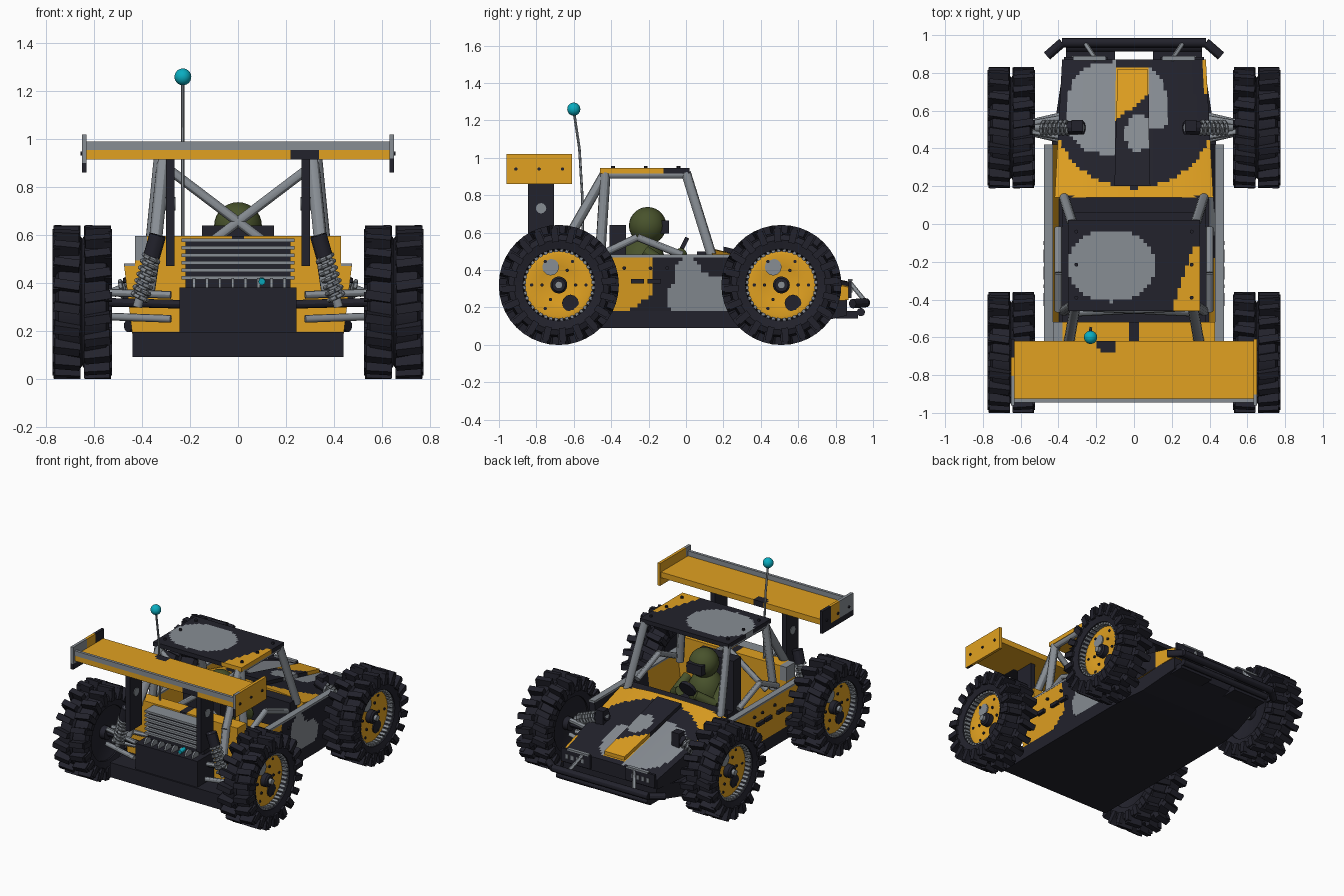
import bpy, bmesh, math
from mathutils import Vector, Matrix

if "Cube" in bpy.data.objects:
    bpy.data.objects.remove(bpy.data.objects["Cube"], do_unlink=True)
MATS = []
ORANGE, BLACK, GREY, OLIVE, CYAN = range(5)
SIDES = (("left", 1), ("right", -1))
for label, rgb in (("orange", (.75, .355, .015)), ("black", (.016, .016, .025)), ("grey", (.245, .268, .295)),
                   ("olive", (.065, .085, .025)), ("cyan", (.003, .42, .53))):
    m = bpy.data.materials.new(label)
    m.use_nodes = True
    m.diffuse_color = (*rgb, 1)
    m.node_tree.nodes["Principled BSDF"].inputs["Base Color"].default_value = (*rgb, 1)
    MATS.append(m)

def finish(name, bm, mat=None, smooth=False):
    mesh = bpy.data.meshes.new(name)
    bmesh.ops.recalc_face_normals(bm, faces=bm.faces[:])
    for f in bm.faces:
        f.material_index = f.material_index if mat is None else mat
    bm.to_mesh(mesh)
    for m in MATS:
        mesh.materials.append(m)
    ob = bpy.data.objects.new(name, mesh)
    bpy.context.collection.objects.link(ob)
    if smooth:
        bpy.ops.object.select_all(action='DESELECT')
        ob.select_set(True)
        bpy.context.view_layer.objects.active = ob
        bpy.ops.object.shade_smooth_by_angle()

def add_box(bm, lo, hi, matrix=Matrix()):
    lo, hi = Vector(lo), Vector(hi)
    m = Matrix.Translation((lo + hi) / 2) @ Matrix.Diagonal((*(hi - lo), 1))
    bmesh.ops.create_cube(bm, size=1, matrix=matrix @ m)

def box(name, lo, hi, mat):
    bm = bmesh.new()
    add_box(bm, lo, hi)
    finish(name, bm, mat)

def pair_box(name, lo, hi, mat):
    for side, s in SIDES:
        a, b = sorted((s * lo[0], s * hi[0]))
        box(f"{side}_{name}", (a, *lo[1:]), (b, *hi[1:]), mat)

def painted(name, lo, hi, cell, rule, warp=lambda x, y, z: (x, y, z)):
    """Box cut into cells, each face coloured by a rule on its centre."""
    bm = bmesh.new()
    add_box(bm, lo, hi)
    for a in range(3):
        n = max(1, round((hi[a] - lo[a]) / cell))
        no = Vector([float(i == a) for i in range(3)])
        for k in range(1, n):
            bmesh.ops.bisect_plane(bm, geom=bm.verts[:] + bm.edges[:] + bm.faces[:], dist=1e-6,
                                   plane_co=no * (lo[a] + (hi[a] - lo[a]) * k / n), plane_no=no)
    for f in bm.faces:
        f.material_index = rule(*f.calc_center_median())
    for v in bm.verts:
        v.co = warp(*v.co)
    finish(name, bm)

def add_rod(bm, p, q, r):
    p, q = Vector(p), Vector(q)
    m = Matrix.Translation((p + q) / 2) @ (q - p).to_track_quat('Z', 'Y').to_matrix().to_4x4()
    bmesh.ops.create_cone(bm, cap_ends=True, segments=12, radius1=r, radius2=r, depth=(q - p).length, matrix=m)

def tube(name, pts, r, mat):
    bm = bmesh.new()
    for p, q in zip(pts, pts[1:]):
        add_rod(bm, p, q, r)
    finish(name, bm, mat, True)

def pair(name, pts, r, mat):
    for side, s in SIDES:
        tube(f"{side}_{name}", [(s * x, y, z) for x, y, z in pts], r, mat)

def lathe(name, profile, place, mat):
    """Spin (x, radius) points round the x axis."""
    bm = bmesh.new()
    vs = [bm.verts.new((x, 0, r)) for x, r in profile]
    es = [bm.edges.new(e) for e in zip(vs, vs[1:])]
    bmesh.ops.spin(bm, geom=vs + es, cent=(0, 0, 0), axis=(1, 0, 0), angle=math.tau, steps=40)
    bmesh.ops.remove_doubles(bm, verts=bm.verts[:], dist=1e-5)
    bm.transform(place)
    finish(name, bm, mat, True)

def blob(x, y, cx, cy, rx, ry, power=2):
    return abs((x - cx) / rx) ** power + abs((y - cy) / ry) ** power < 1

# Wheels: tyre, staggered lugs, recessed disc, bead ring, hub and painted spots
def wheel(name, s, y):
    place = Matrix.Translation((s * .65, y, .32)) @ Matrix.Diagonal((s, 1, 1, 1))
    for label, mat, profile in (
            ("tyre", BLACK, [(-.1, .19), (-.112, .24), (-.1, .27), (-.01, .28), (0, .265), (.01, .28),
                             (.1, .27), (.112, .24), (.1, .192), (.03, .185), (-.1, .19)]),
            ("disc", ORANGE, [(.03, 0), (.04, .1), (.055, .165), (.05, .182), (0, .182)]),
            ("backing", BLACK, [(-.06, 0), (-.06, .12), (-.09, .19)]),
            ("hub", BLACK, [(-.1, 0), (-.1, .045), (.07, .045), (.08, .035), (.08, 0)]),
            ("axle_nut", GREY, [(.078, .02), (.1, .02), (.1, 0)])):
        lathe(f"{name}_{label}", profile, place, mat)
    parts = {label: bmesh.new() for label in ("tread", "bead_ring", "bolts", "grey_spot", "black_spot")}
    for i in range(20):
        for row in (-1, 1):
            turn = Matrix.Rotation(math.tau * (i + row / 4) / 20, 4, 'X')
            lug = turn @ Matrix.Translation((row * .064, 0, 0)) @ Matrix.Rotation(row * .15, 4, 'Z')
            add_box(parts["tread"], (-.054, -.019, .26), (.054, .019, .32), lug)
            add_box(parts["tread"], (-.016, -.018, .23), (.016, .018, .305),
                    turn @ Matrix.Translation((row * .109, 0, 0)))
            add_box(parts["bead_ring"], (.05, -.009, .176), (.092, .009, .194), turn)
    spots = [("bolts", math.tau * i / 6, .09 + .055 * k, .009) for i in range(6) for k in (0, 1)]
    for label, a, rad, r in spots + [("grey_spot", 2, .105, .045), ("black_spot", -1, .115, .045)]:
        c, t, x = rad * math.cos(a) * s, rad * math.sin(a), .036 + .12 * (rad - .06)
        add_rod(parts[label], (x, c, t), (x + .009, c, t), r)
    for label, mat in zip(parts, (BLACK, GREY, BLACK, GREY, BLACK)):
        parts[label].transform(place)
        finish(f"{name}_{label}", parts[label], mat)

for side, s in SIDES:
    wheel(side + "_rear_wheel", s, -.68)
    wheel(side + "_nose_wheel", s, .51)

# Chassis tub with a raised nose
painted("chassis_tub", (-.44, -.82, .09), (.44, .86, .195), .14, lambda x, y, z: BLACK,
        lambda x, y, z: (x * (1 - .35 * max(0, y - .4)), y, z + .22 * max(0, y - .56)))

# Hood with camouflage paint
def hood_paint(x, y, z):
    if z < .5:
        return BLACK if x > .39 and y > .78 else ORANGE
    if -.1 < x < .07 and y > .25:
        if .54 + .85 * (x + .1) < y < .83:
            return ORANGE
        return GREY if blob(x, y, .02, .485, .065, .1) else BLACK
    if blob(x, y, -.09, .615, .265, .245, 2.8) and not (x > .07 and y < .5):
        return GREY
    if x > .375 and y > .68:
        return ORANGE
    return BLACK if blob(x, y, 0, .66, .44, .47) or y > .82 else ORANGE

def hood_shape(x, y, z):
    t = (y - .14) / .74
    return (x * (1.05 - .1 * t), y, .515 - .18 * t - .03 * (abs(x) / .4) ** 3 if z > .5 else .2 + .04 * t)

painted("hood", (-.4, .14, .2), (.4, .87, .51), .02, hood_paint, hood_shape)
painted("hood_ridge", (-.09, .2, .5), (.075, .82, .54), .02, lambda x, y, z: hood_paint(min(x, .06), y, .6),
        lambda x, y, z: (x * (1.15 - .3 * (y - .2)), y, z - .243 * (y - .14)))
pair_box("nose_plate", (.14, .868, .25), (.37, .885, .345), BLACK)
pair_box("nose_plate_trim", (.15, .865, .34), (.32, .89, .352), GREY)
for i in range(4):
    pair_box(f"nose_slot_{i + 1}", (.19 + i * .04, .88, .28), (.21 + i * .04, .889, .31), GREY)
pair_box("shock_tower", (.27, .49, .3), (.33, .55, .5), BLACK)
box("dashboard", (-.37, .06, .3), (.37, .15, .5), BLACK)

# Side panels and rails
def side_paint(x, y, z):
    if x < 0 or y < -.18 - max(0, .27 - z) * 1.4:
        return ORANGE
    return GREY if blob(y, z, .08, .26, .19, .12) or blob(y, z, .01, .38, .07, .09) else BLACK

for side, s in SIDES:
    a, b = sorted((s * .43, s * .475))
    painted(side + "_side_panel", (a, -.62, .18), (b, .42, .47), .02, side_paint,
            lambda x, y, z: (x - math.copysign(.12 * (.47 - z), x), y, z))
pair_box("side_rail", (.43, -.62, .468), (.476, .42, .482), GREY)
for i, y in enumerate((-.4, -.26, -.17)):
    pair_box(f"side_slot_{i + 1}", (.45, y - .035, .328), (.48, y + .035, .352), BLACK)
    pair(f"panel_bolt_{i + 1}", [(.46, y + .07, .41), (.48, y + .07, .41)], .01, BLACK)

# Rear bulkhead, gearbox and radiator
painted("bulkhead", (-.43, -.62, .19), (.43, -.52, .595), .05,
        lambda x, y, z: BLACK if abs(x) < .05 else GREY if x < -.36 and z > .47 else ORANGE)
box("gearbox", (-.245, -.81, .17), (.245, -.62, .38), BLACK)
box("radiator_core", (-.22, -.7, .38), (.22, -.6, .575), BLACK)
for i in range(6):
    box(f"radiator_fin_{i + 1}", (-.235, -.72, .415 + i * .031), (.235, -.6, .43 + i * .031), GREY)
for i in range(8):
    tube(f"cooling_rib_{i + 1}", [(.054 * i - .19, -.76, .385), (.054 * i - .178, -.76, .385)], .035, GREY)
tube("fuel_fitting", [(.1, -.8, .405), (.1, -.75, .41)], .014, CYAN)

# Roll cage and roof
for name, pts, r in (("windscreen_pillar", [(.37, .14, .47), (.325, 0, .92)], .027),
                     ("door_pillar", [(.37, -.46, .45), (.325, -.43, .92)], .027),
                     ("rear_stay", [(.31, -.43, .92), (.345, -.63, .57), (.375, -.71, .36)], .028),
                     ("roof_side_bar", [(.325, -.43, .91), (.325, 0, .91)], .022),
                     ("rear_cross_brace", [(.31, -.44, .89), (-.31, -.47, .42)], .02),
                     ("door_brace", [(.4, -.46, .48), (.4, -.26, .575), (.4, -.02, .48)], .02)):
    pair(name, pts, r, GREY)
painted("roof", (-.35, -.46, .915), (.35, .02, .945), .02,
        lambda x, y, z: GREY if blob(x, y, -.12, -.22, .235, .19)
        else ORANGE if y < -.12 and x > .2 + (y + .45) * .34 else BLACK)

# Driver and seat
box("cockpit_floor", (-.38, -.52, .18), (.38, .08, .21), BLACK)
box("seat_back", (-.15, -.41, .2), (.15, -.32, .64), BLACK)
box("seat_base", (-.15, -.34, .2), (.15, -.05, .28), BLACK)
box("visor", (-.06, -.17, .595), (.06, -.09, .665), BLACK)
pair("driver_arm", [(.14, -.22, .5), (.16, -.1, .42), (.06, -.02, .49)], .032, OLIVE)
tube("steering_wheel", [(0, -.03, .525), (0, -.01, .515)], .06, BLACK)

# Wing on two posts
pair_box("wing_post", (.265, -.845, .47), (.3, -.705, .92), BLACK)
pair("post_disc", [(.26, -.775, .73), (.304, -.775, .73)], .028, GREY)
painted("wing", (-.635, -.94, .915), (.635, -.62, .955), .02,
        lambda x, y, z: BLACK if blob(x, y, -.14, -.64, .05, .05)
        or (.21 < x < .33 and z < .95 and y < -.84) else ORANGE)
box("wing_lip", (-.635, -.945, .955), (.635, -.925, .99), GREY)
painted("left_end_plate", (.632, -.96, .86), (.652, -.61, 1.02), .02,
        lambda x, y, z: ORANGE if x > .651 or y > -.9 else GREY if z > .91 else BLACK)
painted("right_end_plate", (-.652, -.96, .86), (-.632, -.61, 1.02), .02,
        lambda x, y, z: BLACK if z < .9 or y > -.7 else GREY if y < -.8 else ORANGE)
for i in range(3):
    pair(f"end_plate_bolt_{i + 1}", [(.645, -.91 + i * .125, .94), (.658, -.91 + i * .125, .94)], .009, BLACK)
    pair(f"roof_bolt_{i + 1}", [(.305, -.39 + i * .175, .94), (.305, -.39 + i * .175, .957)], .01, BLACK)

# Suspension arms, shocks and springs
for label, y, a, b in (("rear", -.68, Vector((.335, -.78, .6)), Vector((.42, -.76, .3))),
                       ("nose", .51, Vector((.27, .51, .46)), Vector((.52, .51, .36)))):
    for i, (k, z) in enumerate(((-.09, .25), (.09, .25), (-.07, .35), (.07, .35))):
        pair(f"{label}_arm_{i + 1}", [(.28, y + k, z), (.54, y + k / 3, z + .01)], .016, GREY)
    pair(label + "_drive_shaft", [(.2, y, .31), (.58, y, .32)], .018, BLACK)
    pair(label + "_shock", [a, b], .02, GREY)
    pair(label + "_shock_body", [a, a.lerp(b, .3)], .036, BLACK)
    u = (b - a).cross(Vector((0, 1, 0))).normalized()
    w = (b - a).normalized().cross(u)
    pair(label + "_spring", [a.lerp(b, .3 + .6 * i / 60) + (u * math.cos(i * .7) + w * math.sin(i * .7)) * .034
                             for i in range(61)], .009, GREY)

# Nose bumper
tube("bumper_bar", [(-.46, .89, .22), (-.38, .96, .225), (.38, .96, .225), (.46, .89, .22)], .025, BLACK)
tube("lower_bumper_bar", [(-.36, .935, .175), (.36, .935, .175)], .022, BLACK)
pair("bumper_strut", [(.2, .87, .34), (.26, .96, .23)], .012, GREY)
pair_box("bumper_foot", (.1, .8, .14), (.36, .92, .18), BLACK)

# Aerial and the round parts
tube("aerial", [(-.23, -.55, .5), (-.23, -.555, .8), (-.23, -.57, 1.05), (-.23, -.6, 1.25)], .007, GREY)
for name, c, r, height, mat in (("aerial_ball", (-.23, -.6, 1.26), .035, 1, CYAN),
                                ("helmet", (0, -.205, .637), .1, 1, OLIVE),
                                ("driver_torso", (0, -.23, .43), .12, 1.25, OLIVE)):
    bm = bmesh.new()
    bmesh.ops.create_uvsphere(bm, u_segments=24, v_segments=14, radius=r,
                              matrix=Matrix.Translation(c) @ Matrix.Diagonal((1, 1, height, 1)))
    finish(name, bm, mat, True)
